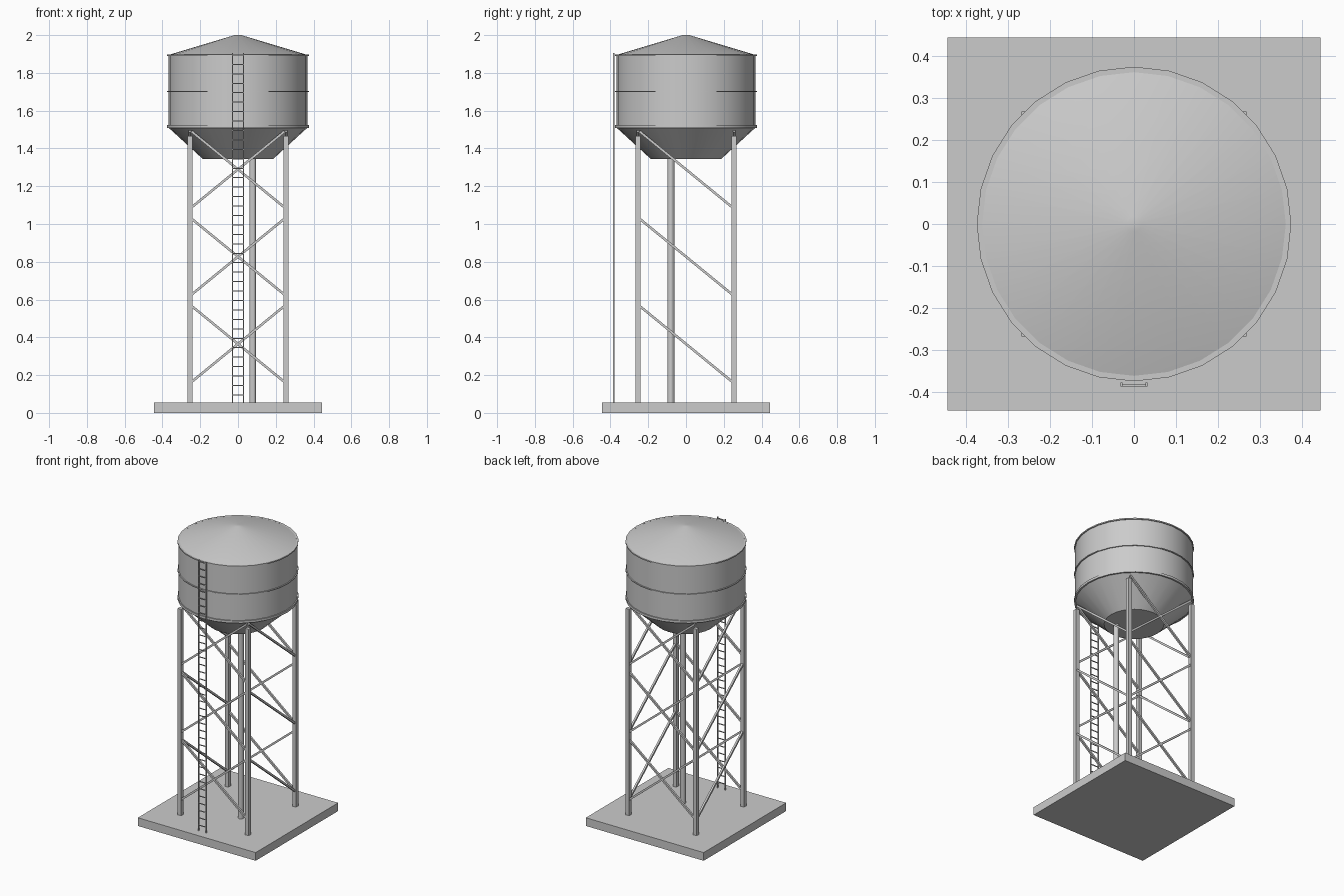
import bpy, bmesh, math
from mathutils import Vector

if "Cube" in bpy.data.objects:
    bpy.data.objects.remove(bpy.data.objects["Cube"], do_unlink=True)

grey = bpy.data.materials.new("pale_grey")
grey.use_nodes = True
colour = (0.6, 0.6, 0.6, 1)
grey.diffuse_color = colour
grey.node_tree.nodes["Principled BSDF"].inputs["Base Color"].default_value = colour


def finish(name, bm, smooth=False):
    bmesh.ops.recalc_face_normals(bm, faces=bm.faces)
    mesh = bpy.data.meshes.new(name)
    bm.to_mesh(mesh)
    bm.free()
    mesh.materials.append(grey)
    ob = bpy.data.objects.new(name, mesh)
    bpy.context.collection.objects.link(ob)
    if smooth:
        bpy.ops.object.select_all(action='DESELECT')
        ob.select_set(True)
        bpy.context.view_layer.objects.active = ob
        bpy.ops.object.shade_smooth_by_angle(angle=math.radians(20))
    return ob


def add_box(bm, centre, size):
    verts = bmesh.ops.create_cube(bm, size=1)["verts"]
    bmesh.ops.scale(bm, vec=size, verts=verts)
    bmesh.ops.translate(bm, vec=centre, verts=verts)


def add_bar(bm, a, b, thick):
    # square bar running from a to b
    a, b = Vector(a), Vector(b)
    verts = bmesh.ops.create_cube(bm, size=1)["verts"]
    bmesh.ops.scale(bm, vec=(thick, thick, (b - a).length), verts=verts)
    turn = (b - a).to_track_quat('Z', 'X').to_matrix()
    bmesh.ops.rotate(bm, matrix=turn, verts=verts)
    bmesh.ops.translate(bm, vec=(a + b) / 2, verts=verts)


def lathe(name, profile, sides, centre=(0, 0), closed=False):
    # turn a (radius, height) profile about the vertical axis
    bm = bmesh.new()
    rings = []
    for r, z in profile:
        angles = [2 * math.pi * i / sides for i in range(sides)]
        rings.append([bm.verts.new((centre[0] + r * math.cos(t),
                                    centre[1] + r * math.sin(t), z)) for t in angles])
    pairs = list(zip(rings, rings[1:]))
    if closed:
        pairs.append((rings[-1], rings[0]))
    else:
        bm.faces.new(rings[0])
        bm.faces.new(rings[-1])
    for low, high in pairs:
        for i in range(sides):
            j = (i + 1) % sides
            bm.faces.new((low[i], low[j], high[j], high[i]))
    return finish(name, bm, True)


# Foundation slab
bm = bmesh.new()
add_box(bm, (0, 0, 0.028), (0.89, 0.89, 0.056))
finish("foundation_slab", bm)

# Tank with sloped underside and shallow conical roof
lathe("tank", [(0.187, 1.345), (0.368, 1.51), (0.368, 1.895), (0.018, 2.0)], 28)

# Thin hoops around the tank
for name, z, h in (("lower", 1.515, 0.016), ("middle", 1.702, 0.006), ("upper", 1.893, 0.008)):
    lo, hi = z - h / 2, z + h / 2
    lathe(name + "_hoop", [(0.362, lo), (0.375, lo), (0.375, hi), (0.362, hi)], 28, closed=True)

# Supply pipe
lathe("supply_pipe", [(0.018, 0.05), (0.018, 1.36)], 16, (0.078, -0.08))

# Four legs
LEG = 0.255
for sx, side in ((-1, "right"), (1, "left")):
    for sy, end in ((-1, "front"), (1, "back")):
        bm = bmesh.new()
        add_box(bm, (sx * LEG, sy * LEG, 0.76), (0.026, 0.026, 1.41))
        finish(f"{end}_{side}_leg", bm)

# Bracing: crossed on front and back, single diagonals on the sides
crossed, single = bmesh.new(), bmesh.new()
REACH, RISE, BAR = 0.247, 0.202, 0.013
for mid in (0.365, 0.827, 1.289):
    for s in (-1, 1):
        for d in (-1, 1):
            add_bar(crossed, (-REACH, s * LEG, mid - d * RISE),
                    (REACH, s * LEG, mid + d * RISE), BAR)
        add_bar(single, (s * LEG, -REACH, mid + RISE), (s * LEG, REACH, mid - RISE), BAR)
finish("cross_braces", crossed)
finish("side_braces", single)

# Ladder
bm = bmesh.new()
for s in (-1, 1):
    add_box(bm, (s * 0.03, -0.383, 0.98), (0.005, 0.009, 1.85))
for i in range(37):
    add_box(bm, (0, -0.385, 0.095 + i * 0.05), (0.06, 0.005, 0.005))
finish("ladder", bm)
